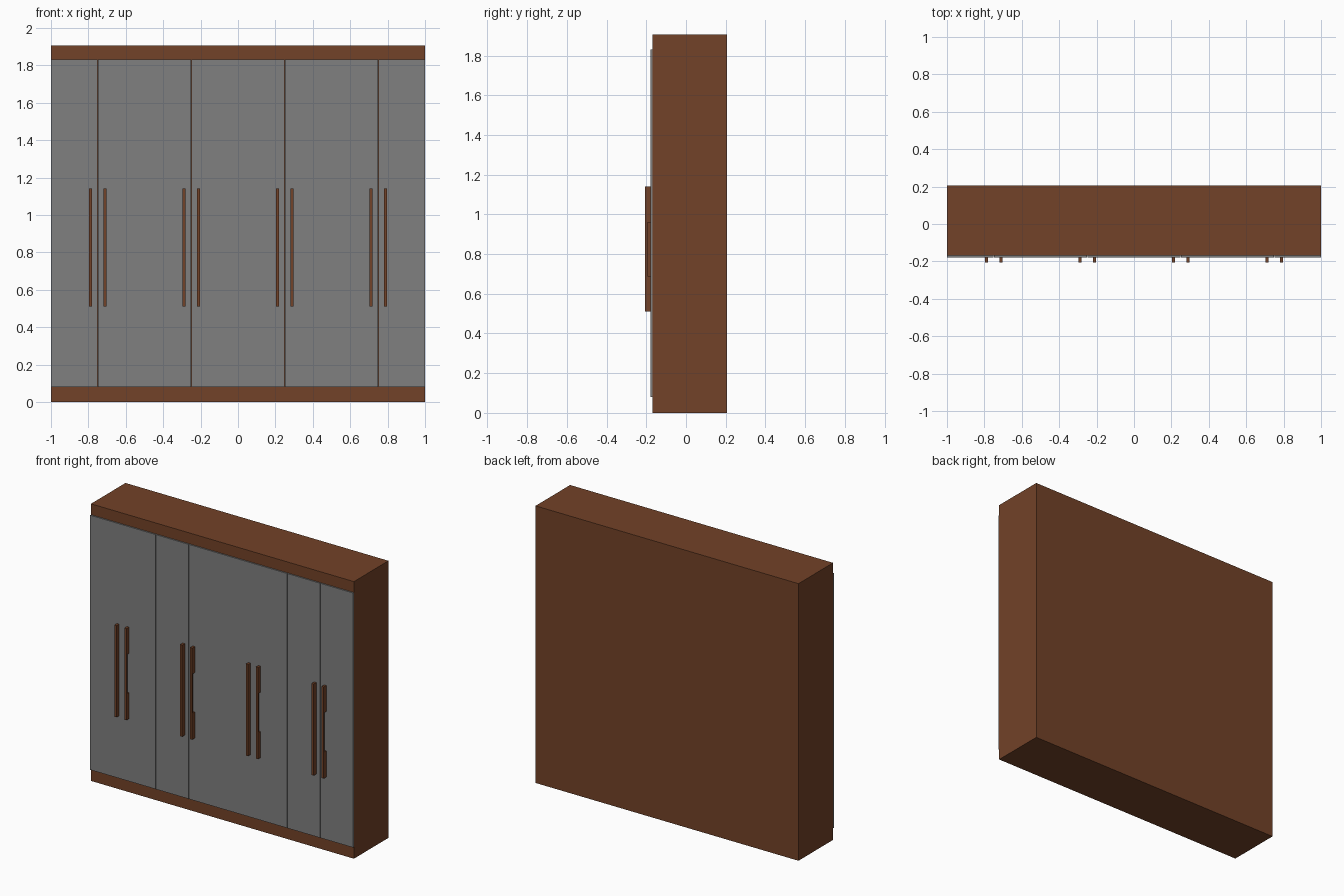
import bpy, bmesh

if "Cube" in bpy.data.objects:
    bpy.data.objects.remove(bpy.data.objects["Cube"])

def material(name, rgb):
    m = bpy.data.materials.new(name)
    m.diffuse_color = (*rgb, 1)
    m.use_nodes = True
    m.node_tree.nodes["Principled BSDF"].inputs["Base Color"].default_value = m.diffuse_color
    return m

brown = material("brown wood", (0.17, 0.054, 0.021))
grey = material("grey panel", (0.214, 0.214, 0.214))

def finish(name, bm, mat):
    bmesh.ops.recalc_face_normals(bm, faces=bm.faces)
    me = bpy.data.meshes.new(name)
    bm.to_mesh(me)
    bm.free()
    me.materials.append(mat)
    ob = bpy.data.objects.new(name, me)
    bpy.context.collection.objects.link(ob)
    return ob

def add_box(bm, x, y, z):
    vs = bmesh.ops.create_cube(bm, size=1)["verts"]
    for v in vs:
        for i, (a, b) in enumerate((x, y, z)):
            v.co[i] = a if v.co[i] < 0 else b

def box(name, x, y, z, mat):
    bm = bmesh.new()
    add_box(bm, x, y, z)
    return finish(name, bm, mat)

BACK, BODY, DOOR, GRIP = 0.206, -0.169, -0.178, -0.206

# Cabinet body
box("cabinet_body", (-1, 1), (BODY, BACK), (0, 1.905), brown)

# Eight doors with hairline gaps
gap = 0.001
for i in range(8):
    x0 = -1 + 0.25 * i
    box(f"door_{i + 1}", (x0 + (gap if i else 0), x0 + 0.25 - (gap if i < 7 else 0)),
        (DOOR, BODY), (0.08, 1.83), grey)

# Handles in mirrored pairs, each with a finger recess on its outer side
for i, cx in enumerate((-0.75, -0.25, 0.25, 0.75)):
    for side, label in ((-1, "left"), (1, "right")):
        def span(a, b):
            return tuple(sorted((cx + side * a, cx + side * b)))
        inner, mid, outer = 0.030, 0.034, 0.046
        bm = bmesh.new()
        add_box(bm, span(inner, outer), (GRIP, -0.195), (0.51, 1.14))
        add_box(bm, span(inner, outer), (-0.195, DOOR), (0.51, 0.69))
        add_box(bm, span(inner, outer), (-0.195, DOOR), (0.96, 1.14))
        add_box(bm, span(inner, mid), (-0.195, DOOR), (0.69, 0.96))
        finish(f"handle_{label}_{i + 1}", bm, brown)
